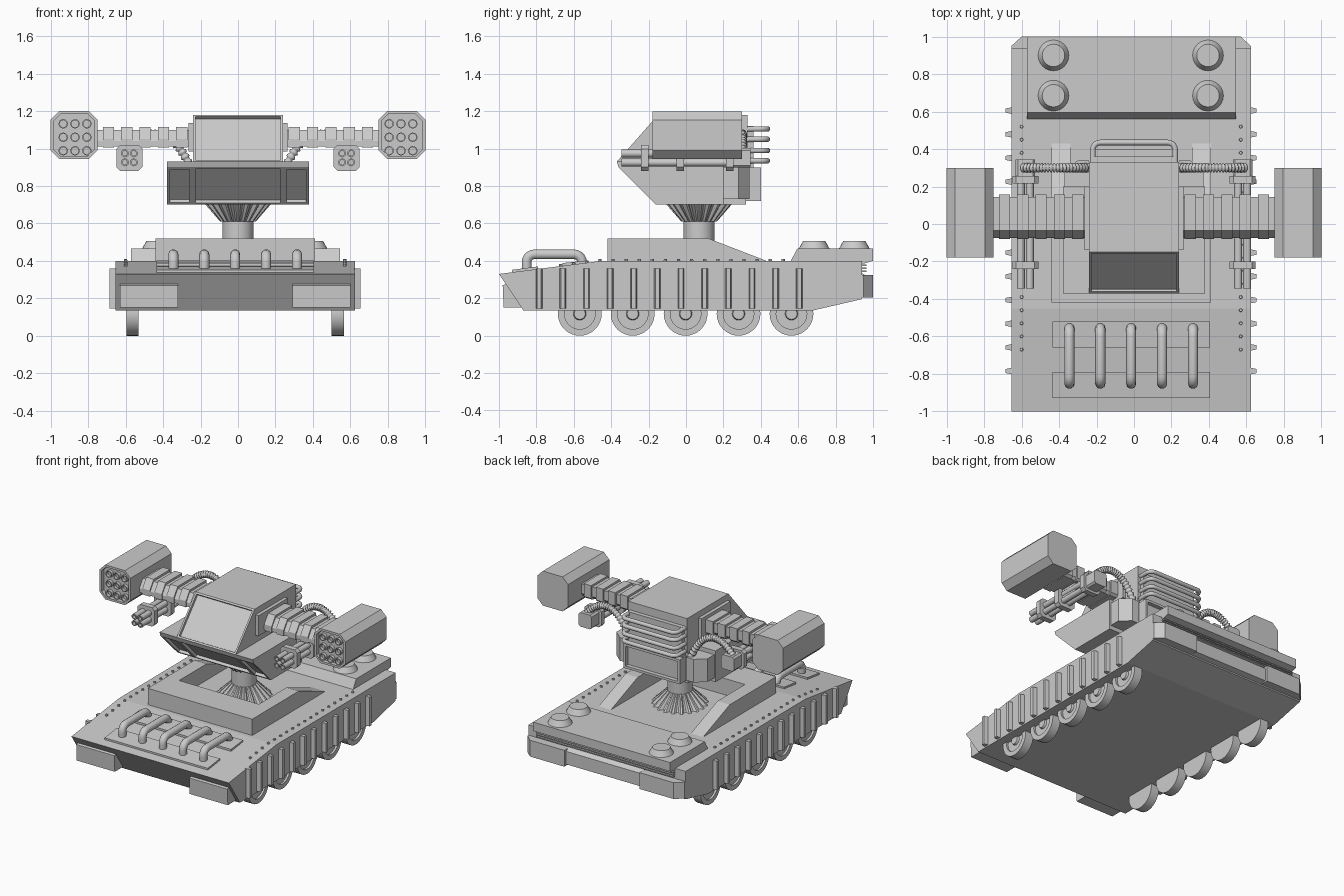
import bpy, bmesh, math
from mathutils import Vector, Matrix
from mathutils.geometry import interpolate_bezier

if "Cube" in bpy.data.objects:
    bpy.data.objects.remove(bpy.data.objects["Cube"])

CX = -0.015          # the hull sits slightly off the turret axis

def finish(name, bm, smooth=False):
    bmesh.ops.recalc_face_normals(bm, faces=bm.faces)
    me = bpy.data.meshes.new(name)
    bm.to_mesh(me)
    bm.free()
    if smooth:
        me.shade_smooth()
        me.set_sharp_from_angle(angle=math.radians(35))
    ob = bpy.data.objects.new(name, me)
    bpy.context.collection.objects.link(ob)
    return ob

def prism(name, pts, a, b, axis='x'):
    """Extrude a profile along an axis: x takes (y,z), y takes (x,z), z takes (x,y)."""
    put = {'x': lambda p, t: (t, p[0], p[1]), 'y': lambda p, t: (p[0], t, p[1]),
           'z': lambda p, t: (p[0], p[1], t)}[axis]
    bm = bmesh.new()
    lo = [bm.verts.new(put(p, a)) for p in pts]
    hi = [bm.verts.new(put(p, b)) for p in pts]
    bm.faces.new(lo)
    bm.faces.new(hi)
    n = len(pts)
    for i in range(n):
        bm.faces.new((lo[i], lo[(i + 1) % n], hi[(i + 1) % n], hi[i]))
    return finish(name, bm)

def box(name, x0, x1, y0, y1, z0, z1):
    return prism(name, [(y0, z0), (y1, z0), (y1, z1), (y0, z1)], min(x0, x1), max(x0, x1))

def cyl(name, p, q, r0, r1=None, n=24):
    p, q = Vector(p), Vector(q)
    bm = bmesh.new()
    m = Matrix.Translation((p + q) / 2) @ (q - p).to_track_quat('Z', 'Y').to_matrix().to_4x4()
    bmesh.ops.create_cone(bm, cap_ends=True, segments=n, radius1=r0,
                          radius2=r0 if r1 is None else r1, depth=(q - p).length, matrix=m)
    return finish(name, bm, True)

def inset(ob, direction, *steps):
    """Inset the face looking along direction; each step is (thickness, depth)."""
    bm = bmesh.new()
    bm.from_mesh(ob.data)
    d = Vector(direction).normalized()
    f = max(bm.faces, key=lambda f: f.normal.dot(d) + f.calc_area() * 0.01)
    for t, h in steps:
        bmesh.ops.inset_region(bm, faces=[f], thickness=t)
        if h:
            n = f.normal.copy()
            r = bmesh.ops.extrude_discrete_faces(bm, faces=[f])
            f = r['faces'][0]
            bmesh.ops.translate(bm, verts=f.verts, vec=n * h)
    bm.to_mesh(ob.data)
    bm.free()

def octagon(cx, cz, w, h, c):
    return [(cx + sx * (w - a), cz + sz * (h - b)) for sx, sz, a, b in
            ((-1, -1, c, 0), (1, -1, c, 0), (1, -1, 0, c), (1, 1, 0, c),
             (1, 1, c, 0), (-1, 1, c, 0), (-1, 1, 0, c), (-1, -1, 0, c))]

def tube(name, pts, r, radii=None):
    cu = bpy.data.curves.new(name, 'CURVE')
    cu.dimensions = '3D'
    cu.bevel_depth, cu.bevel_resolution, cu.use_fill_caps = r, 3, True
    sp = cu.splines.new('POLY')
    sp.points.add(len(pts) - 1)
    for i, p in enumerate(pts):
        sp.points[i].co = (*p, 1)
        sp.points[i].radius = radii[i] if radii else 1
    sp.use_smooth = True
    ob = bpy.data.objects.new(name, cu)
    bpy.context.collection.objects.link(ob)

def bent(pts, r):
    """Polyline with rounded inner corners."""
    pts = [Vector(p) for p in pts]
    out = [pts[0]]
    for a, b, c in zip(pts, pts[1:], pts[2:]):
        s, e = b + (a - b).normalized() * r, b + (c - b).normalized() * r
        out += interpolate_bezier(s, s.lerp(b, .55), e.lerp(b, .55), e, 6)
    return out + [pts[-1]]

# hull
prism("hull", [(-1, .33), (-.87, .135), (.68, .135), (.94, .195), (.94, .4), (-.45, .4)],
      CX - .64, CX + .64)
# rear bumper: recessed centre and chamfered end blocks
prism("rear_bumper_centre", [(.68, .14), (.98, .215), (.98, .31), (.94, .335), (.68, .335)],
      CX - .31, CX + .31)
for s in (-1, 1):
    prism("rear_bumper_end", [(CX + s * x, y) for x, y in
          ((.305, .9), (.305, 1), (.585, 1), (.64, .95), (.64, .9))], .205, .325, 'z')
    prism("front_bumper", [(-.975, .15), (-.86, .15), (-.9, .3), (-.98, .27)],
          CX + s * .305, CX + s * .615)
# rear deck with grille slats below it
prism("rear_deck", [(.56, .4), (.595, .465), (1, .465), (1, .4), (.95, .385), (.6, .385)], -.57, .545)
for i in range(3):
    box("rear_grille_slat", -.57, .545, .9, .965, .34 + i * .016, .348 + i * .016)
for x in (-.43, .395):
    for y in (.9, .685):
        cyl("deck_hatch", (x, y, .46), (x, y, .505), .085, .06)

# side ribs, bolts and road wheels
for s in (-1, 1):
    for i in range(12):
        y = -.785 + i * .1264
        prism("skirt_rib", [(CX + s * .635, y - .018), (CX + s * .67, y - .011),
                            (CX + s * .67, y + .011), (CX + s * .635, y + .018)], .145, .36, 'z')
    for i in range(18):
        y = -.67 + i * .07
        z = min(.4, .4 + (y + .45) * .127)
        cyl("bolt", (CX + s * .585, y, z - .01), (CX + s * .585, y, z + .01), .011, .008, 8)
    for i in range(5):
        y = -.568 + i * .283
        w = cyl("road_wheel", (CX + s * .515, y, .117), (CX + s * .58, y, .117), .117, n=32)
        inset(w, (s, 0, 0), (.035, -.015), (.025, 0))
        cyl("wheel_hub", (CX + s * .53, y, .117), (CX + s * .58, y, .117), .045, .03, 16)

# front plates and pipe rails
prism("nose_plate", [(-.93, .33), (-.79, .35), (-.79, .37), (-.93, .352)], -.435, .405)
prism("upper_plate", [(-.66, .36), (-.52, .38), (-.52, .403), (-.66, .388)], -.435, .405)
for i in range(5):
    x = -.345 + i * .165
    tube("pipe_rail", bent([(x, -.85, .345), (x, -.855, .435), (x, -.555, .435), (x, -.555, .37)], .045), .027)

# turret ring frame with tapering rear arms
box("frame_front", -.44, .41, -.42, -.2, .39, .52)
for s in (-1, 1):
    prism("frame_arm", [(-.2, .39), (-.2, .52), (.12, .52), (.43, .4), (.43, .39)],
          CX + s * .325, CX + s * .425)

# pedestal with fluted flares
cyl("pedestal", (0, .07, .39), (0, .07, .71), .083, n=32)
def fluted(name, z0, z1, r0, r1, n=80):
    bm = bmesh.new()
    rings = [[bm.verts.new((r * k * math.cos(i * math.tau / n), .07 + r * k * math.sin(i * math.tau / n), z))
              for i in range(n) for k in [1 if i % 4 < 2 else .86]] for z, r in ((z0, r0), (z1, r1))]
    for i in range(n):
        j = (i + 1) % n
        bm.faces.new((rings[0][i], rings[0][j], rings[1][j], rings[1][i]))
    for r in rings:
        bm.faces.new(r)
    finish(name, bm)
fluted("lower_flare", .4, .5, .19, .09)
fluted("upper_flare", .61, .705, .095, .178)

# cab, lower body and cheeks
cab = prism("cab", [(-.37, .93), (-.15, 1.18), (.33, 1.18), (.33, .93)], -.24, .24)
inset(cab, (0, -.75, .66), (.018, -.02))
chin = prism("lower_body", [(-.37, .93), (-.36, .9), (-.16, .7), (.32, .7), (.32, .93)], -.24, .24)
inset(chin, (0, -.7, -.7), (.02, -.02))
for s in (-1, 1):
    c = prism("cheek", [(-.37, .93), (-.36, .9), (-.16, .7), (.2, .7), (.2, .93)], s * .24, s * .38)
    inset(c, (0, -.7, -.7), (.025, -.02))
    prism("rear_cheek", [(s * .24, .2), (s * .37, .2), (s * .37, .28), (s * .3, .34), (s * .24, .34)],
          .73, .9, 'z')

# engine block and rear rails
eng = box("engine_block", -.23, .23, .3, .4, .72, .9)
inset(eng, (0, 1, 0), (.025, -.03))
box("radiator", -.22, .22, .32, .36, .9, 1.12)
for z in (.935, .99, 1.05, 1.105):
    tube("rear_rail", bent([(-.22, .32, z), (-.22, .435, z), (.22, .435, z), (.22, .32, z)], .04), .015)

for s in (-1, 1):
    # weapon arm with raised bands
    prism("arm", [(-.075, 1.01), (.13, 1.01), (.145, 1.03), (.145, 1.1), (-.035, 1.1), (-.075, 1.04)],
          s * .22, s * .77)
    box("arm_socket", s * .23, s * .265, -.14, .2, .985, 1.135)
    for i in range(5):
        x = .3 + i * .098
        prism("arm_band", [(-.08, 1.005), (.14, 1.005), (.157, 1.02), (.157, 1.115), (-.035, 1.115),
                           (-.08, 1.05)], s * (x - .03), s * (x + .03))
    # rocket pod
    pod = prism("rocket_pod", octagon(s * .875, 1.072, .125, .127, .045), -.18, .3, 'y')
    inset(pod, (0, -1, 0), (.017, -.03))
    for i in range(3):
        for j in range(3):
            x, z = s * (.87 + (i - 1) * .063), 1.06 + (j - 1) * .072
            t = cyl("rocket_tube", (x, -.14, z), (x, -.172, z), .025, n=16)
            inset(t, (0, -1, 0), (.006, -.025))
    # rotary gun
    gx, gz = s * .58, .95
    for a in (-1, 1):
        for b in (-1, 1):
            x, z = gx + a * .024, gz + b * .024
            g = cyl("gun_barrel", (x, .25, z), (x, -.345, z), .021, n=12)
            inset(g, (0, -1, 0), (.008, -.03))
    for y in (-.22, -.03, .235):
        prism("gun_clamp", octagon(gx, gz, .069, .069, .02), y - .02, y + .02, 'y')
    prism("gun_breech", octagon(gx, gz, .052, .052, .012), .22, .345, 'y')
    box("gun_mount", gx - .035, gx + .035, -.05, .12, .94, 1.02)
    # ribbed ammunition hose
    P = [Vector((s * x, .3, z)) for x, z in ((.24, .86), (.34, 1.14), (.5, 1.12), (.61, .97))]
    pts = interpolate_bezier(*P, 96)
    tube("ammo_hose", pts, .026, [1 if i % 4 < 2 else .7 for i in range(96)])
